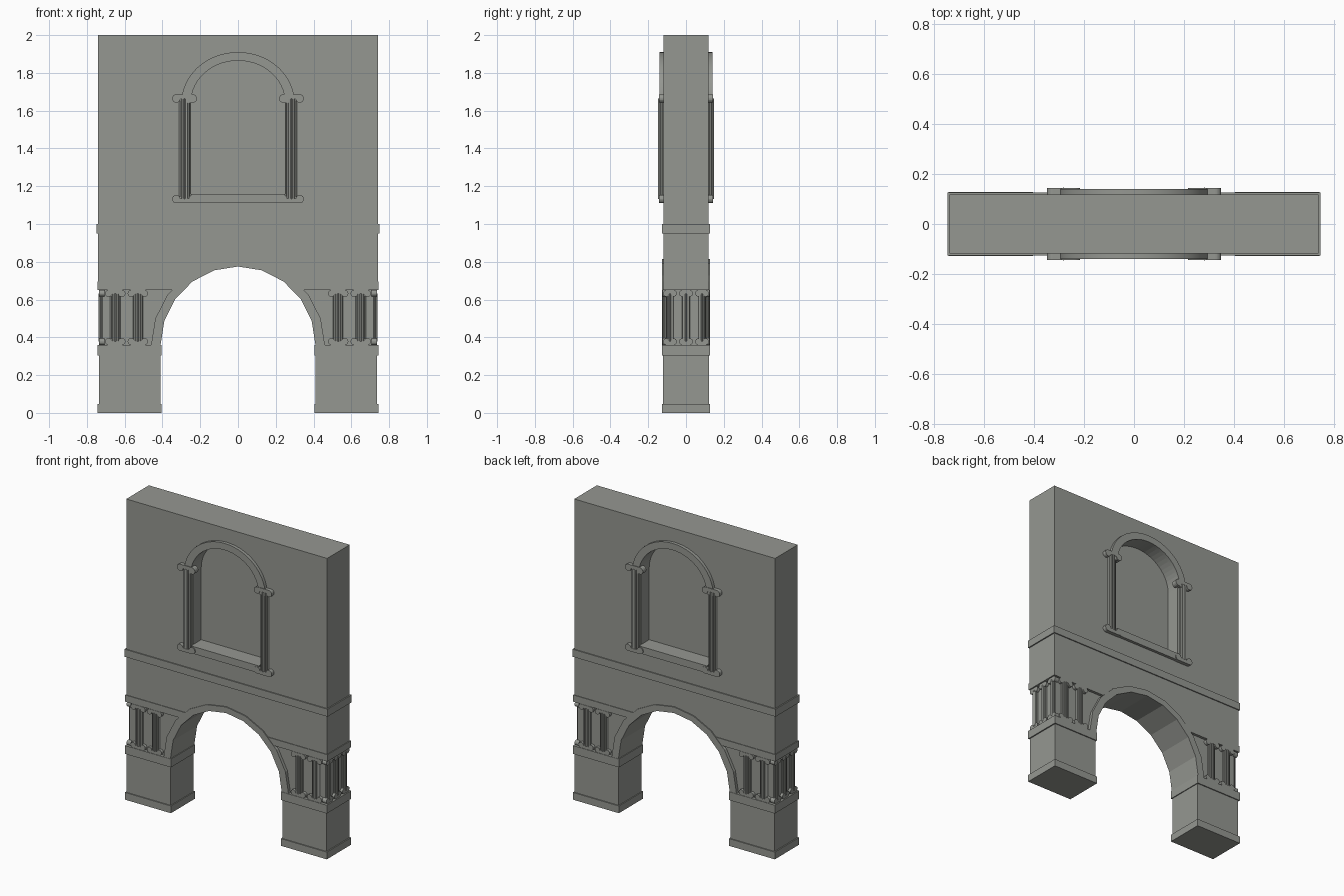
import bpy, bmesh, math
from mathutils import Matrix, Vector

if "Cube" in bpy.data.objects:
    bpy.data.objects.remove(bpy.data.objects["Cube"])

stone = bpy.data.materials.new("grey stone")
stone.diffuse_color = (0.30, 0.31, 0.285, 1)
stone.use_nodes = True
stone.node_tree.nodes["Principled BSDF"].inputs["Base Color"].default_value = stone.diffuse_color


def finish(name, bm):
    bmesh.ops.recalc_face_normals(bm, faces=bm.faces)
    me = bpy.data.meshes.new(name)
    bm.to_mesh(me)
    bm.free()
    me.materials.append(stone)
    ob = bpy.data.objects.new(name, me)
    bpy.context.collection.objects.link(ob)
    return ob


def add_prism(bm, pts, y0, y1):
    """Extrude an x-z outline from y0 to y1."""
    f = bm.faces.new([bm.verts.new((x, y0, z)) for x, z in pts])
    ext = bmesh.ops.extrude_face_region(bm, geom=[f], use_keep_orig=True)
    vs = [v for v in ext["geom"] if isinstance(v, bmesh.types.BMVert)]
    bmesh.ops.translate(bm, verts=vs, vec=(0, y1 - y0, 0))


def prism(name, pts, y0, y1):
    bm = bmesh.new()
    add_prism(bm, pts, y0, y1)
    return finish(name, bm)


def rect(x0, x1, z0, z1):
    return [(x0, z0), (x1, z0), (x1, z1), (x0, z1)]


def box(name, x0, x1, y, z0, z1):
    return prism(name, rect(x0, x1, z0, z1), -y, y)


def arc(a, b, zc, n):
    return [(a * math.cos(math.pi * i / n), zc + b * math.sin(math.pi * i / n))
            for i in range(n + 1)]


def cut(ob, cutters):
    for c in cutters:
        m = ob.modifiers.new("cut", 'BOOLEAN')
        m.operation, m.solver, m.object = 'DIFFERENCE', 'EXACT', c
    dg = bpy.context.evaluated_depsgraph_get()
    me = bpy.data.meshes.new_from_object(ob.evaluated_get(dg))
    ob.modifiers.clear()
    ob.data = me


def smooth(ob):
    bpy.ops.object.select_all(action='DESELECT')
    ob.select_set(True)
    bpy.context.view_layer.objects.active = ob
    bpy.ops.object.shade_smooth_by_angle(angle=math.radians(30))


def column(name, angle, u, d, z0, z1, w, h, p, half):
    """Fluted half column with scrolled capital and base, on a wall plane at distance d."""
    bm = bmesh.new()
    r = h / 2
    for zc, s in ((z1 - r, 1), (z0 + r, -1)):
        for side in (-1, 1):
            xc = side * (w / 2 - r)
            add_prism(bm, [(xc + r * math.cos(t * math.pi / 8), zc + r * math.sin(t * math.pi / 8))
                           for t in range(16)], 0.012, -p)
        za, zb = sorted((zc - s * r * 0.1, zc + s * r))
        add_prism(bm, rect(-w / 2 + r, w / 2 - r, za, zb), 0.012, -p)
    # fluted shaft
    n = 24
    ring = []
    for i in range(n):
        k = 1.0 if i % 2 else 0.84
        t = 2 * math.pi * (i + 1) / n
        ring.append(bm.verts.new((half * k * math.cos(t), (p + 0.003) * k * math.sin(t), z0 + r)))
    f = bm.faces.new(ring)
    ext = bmesh.ops.extrude_face_region(bm, geom=[f], use_keep_orig=True)
    bmesh.ops.translate(bm, vec=(0, 0, z1 - z0 - h),
                        verts=[v for v in ext["geom"] if isinstance(v, bmesh.types.BMVert)])
    bm.transform(Matrix.Rotation(angle, 4, 'Z') @ Matrix.Translation(Vector((u, -d, 0))))
    return finish(name, bm)


# Outlines: gateway arch is ten-sided, niche arch is smooth
gate_in, gate_out = arc(0.41, 0.415, 0.36, 10), arc(0.46, 0.455, 0.36, 10)
niche_in, niche_out = arc(0.25, 0.225, 1.64, 28), arc(0.30, 0.27, 1.64, 28)
niche_shape = [(-0.25, 1.16), (0.25, 1.16)] + niche_in

# Cutters
gate_cut = prism("gate_cutter", [(-0.435, 0.2), (0.435, 0.2)] + arc(0.435, 0.435, 0.36, 10), -0.5, 0.5)
niche_cuts = [prism("niche_cutter", niche_shape, s * 0.03, s * 0.4) for s in (-1, 1)]

# Walls and horizontal bands
cut(box("upper_wall", -0.74, 0.74, 0.119, 0.68, 2.0), [gate_cut] + niche_cuts)
cut(box("recessed_wall", -0.718, 0.718, 0.105, 0.34, 0.67), [gate_cut])
cut(box("lower_band", -0.745, 0.745, 0.123, 0.65, 0.695), [gate_cut])
box("middle_band", -0.748, 0.748, 0.126, 0.95, 1.0)
for c in [gate_cut] + niche_cuts:
    bpy.data.objects.remove(c)

# Gateway arch ring
prism("gate_arch_ring", gate_out + gate_in[::-1], -0.126, 0.126)

# Piers with plinth and cap
for side, lab in ((-1, "left"), (1, "right")):
    for part, xa, xb, y, z0, z1 in (("plinth", 0.405, 0.744, 0.128, 0, 0.048),
                                    ("pier", 0.411, 0.736, 0.121, 0.04, 0.32),
                                    ("pier_cap", 0.405, 0.744, 0.128, 0.305, 0.36)):
        x0, x1 = sorted((side * xa, side * xb))
        box(f"{lab}_{part}", x0, x1, y, z0, z1)
    # small columns on the outer end of each pier
    for u in (-0.085, 0, 0.085):
        column(f"{lab}_end_column", side * math.pi / 2, u, 0.718,
               0.36, 0.65, 0.074, 0.034, 0.018, 0.02)

# Front and back: pier columns, niche surround
for angle, s, lab in ((0, -1, "front"), (math.pi, 1, "back")):
    for u in (-0.65, -0.53, 0.53, 0.65):
        column(f"{lab}_pier_column", angle, u, 0.105, 0.36, 0.65, 0.108, 0.036, 0.02, 0.027)
    for u in (-0.283, 0.283):
        column(f"{lab}_niche_column", angle, u, 0.119, 1.11, 1.686, 0.132, 0.044, 0.025, 0.029)
    smooth(prism(f"{lab}_niche_arch", niche_out + niche_in[::-1], s * 0.11, s * 0.14))
    prism(f"{lab}_niche_sill", rect(-0.25, 0.25, 1.112, 1.16), s * 0.11, s * 0.138)
